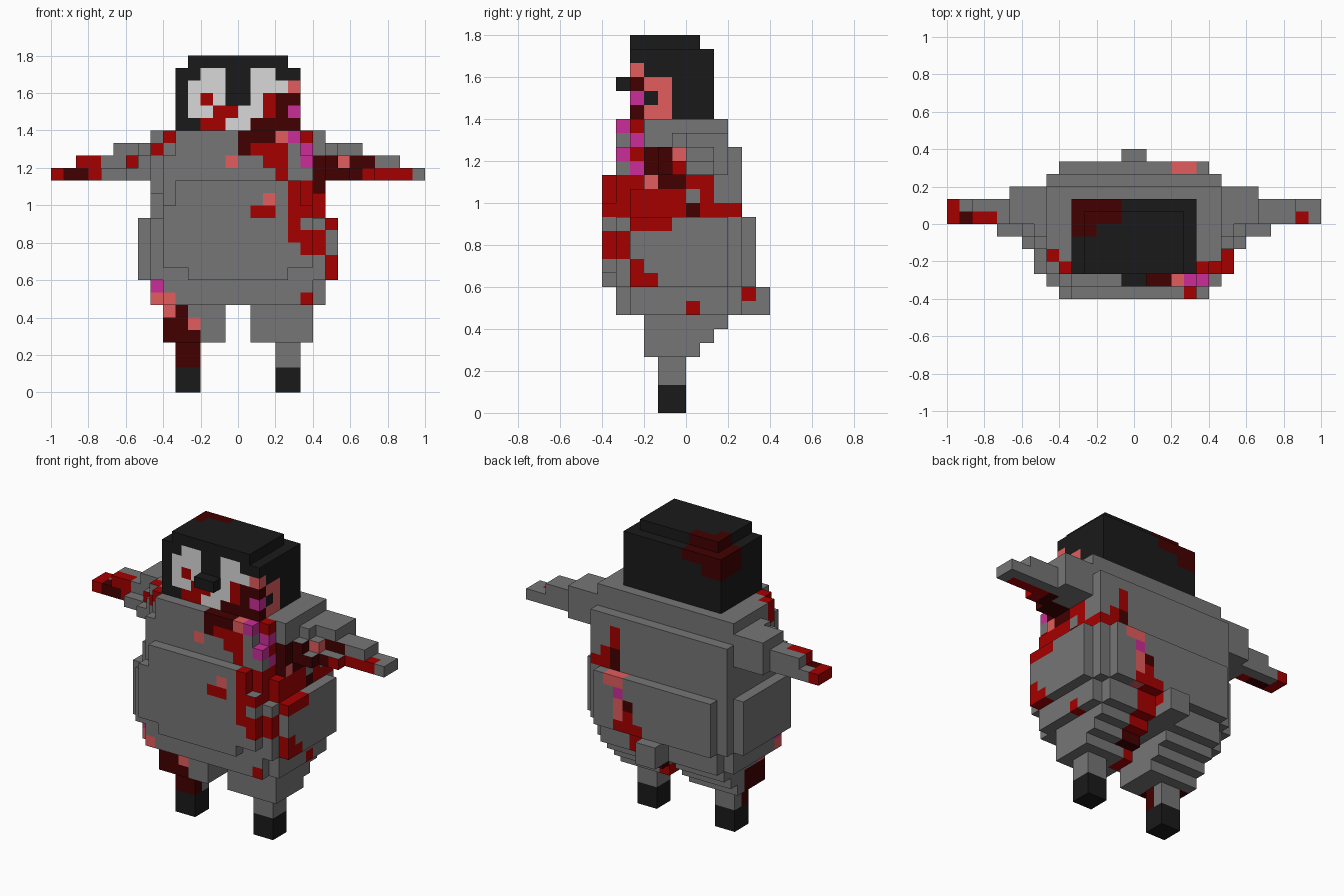
import bpy, bmesh

if "Cube" in bpy.data.objects:
    bpy.data.objects.remove(bpy.data.objects["Cube"])

U = 1 / 15  # size of one block

def lin(h):
    def f(c):
        c /= 255
        return c / 12.92 if c <= 0.04045 else ((c + 0.055) / 1.055) ** 2.4
    return tuple(f(int(h[i:i + 2], 16)) for i in (0, 2, 4)) + (1,)

COLOURS = {"grey": "767676", "black": "1a1a1a", "white": "d9d9d9", "red": "a60000",
           "dark_red": "430000", "salmon": "e25d5d", "magenta": "cb2d98"}
NAMES = list(COLOURS)
MATS = []
for n, h in COLOURS.items():
    m = bpy.data.materials.new(n)
    m.diffuse_color = lin(h)
    m.use_nodes = True
    m.node_tree.nodes["Principled BSDF"].inputs["Base Color"].default_value = m.diffuse_color
    MATS.append(m)

cells = {}   # block -> [part, colour]
faces = {}   # (block, side) -> colour of a single face
FRONT, TOP, BOTTOM = (1, 0), (2, 1), (2, 0)

def blocks(x0, x1, y0, y1, z0, z1):
    return [(x, y, z) for x in range(x0, x1) for y in range(y0, y1) for z in range(z0, z1)]

def part(name, colour, *boxes, mirror=False):
    for b in boxes:
        for c in blocks(*b):
            cells.setdefault(c, [name, colour])
            if mirror:
                cells.setdefault((-1 - c[0], c[1], c[2]), [name.replace("right", "left"), colour])

def paint(colour, *boxes, side=None):
    for b in boxes:
        for c in blocks(*b):
            if side:
                faces[c, side] = colour
            elif c in cells:
                cells[c][1] = colour

# Head, crown and beak
part("head", "black", (-5, 5, -4, 2, 21, 26))
part("crown", "black", (-4, 4, -4, 1, 26, 27))
part("beak", "black", (-1, 1, -5, -4, 23, 24))
# Body core with chamfered corners
part("torso", "grey", (-7, 7, -5, 4, 9, 14),
     (-7, 7, -4, 4, 14, 16), (-7, 7, -3, 4, 16, 17), (-6, 6, -5, 4, 14, 17),
     (-7, 7, -3, 4, 17, 19), (-6, 6, -5, 4, 17, 19),
     (-7, 7, -3, 3, 19, 21), (-6, 6, -4, 3, 19, 21), (-5, 5, -5, 3, 19, 21))
part("hips", "grey", (-7, 7, -4, 3, 7, 9), (-6, 6, -5, 4, 7, 9))
# Raised plates on belly, back and sides
part("belly_plate", "grey", (-4, 4, -6, -5, 9, 10), (-6, 6, -6, -5, 10, 15), (-5, 5, -6, -5, 15, 17))
part("back_plate", "grey", (-6, 6, 4, 5, 9, 14))
part("right_side_plate", "grey", (7, 8, -4, 3, 9, 14), mirror=True)
part("tail", "grey", (-1, 1, 4, 6, 7, 9))
# Stepped flippers
part("right_flipper", "grey", (7, 15, 0, 2, 17, 18), (7, 13, 0, 2, 18, 19),
     (7, 10, 0, 3, 17, 20), (7, 11, -1, 0, 17, 18), (7, 9, -2, -1, 17, 18),
     (7, 9, -1, 0, 18, 19), (7, 8, -2, -1, 18, 19), (7, 8, -1, 0, 19, 20), mirror=True)
# Legs and feet
part("right_thigh", "grey", (1, 6, -3, 3, 6, 7), (1, 6, -3, 2, 5, 6), (1, 6, -3, 1, 4, 5), mirror=True)
part("right_leg", "grey", (3, 5, -2, 0, 2, 4), mirror=True)
part("right_foot", "black", (3, 5, -2, 0, 0, 2), mirror=True)

# Face patches
F = (-4, -3)
paint("white", (-3, -1, *F, 22, 26), (-4, -3, *F, 22, 25), (1, 3, *F, 24, 26),
      (3, 4, *F, 24, 25), (1, 2, *F, 22, 24), (-1, 1, *F, 21, 22), (0, 2, *F, 22, 23))
paint("red", (-3, -2, *F, 23, 24), (2, 3, *F, 22, 24), (-2, 0, *F, 22, 23), (-3, -1, *F, 21, 22))
paint("dark_red", (3, 5, *F, 22, 24), (1, 5, *F, 21, 22))
# Wounded cheek
paint("salmon", (4, 5, -4, -3, 24, 25), (4, 5, -3, -1, 21, 24))
paint("black", (4, 5, -3, -2, 22, 23))
paint("magenta", (4, 5, *F, 22, 23))
# Stain on the back corner of the head
paint("dark_red", (-5, -3, -1, 2, 24, 27), (-5, -1, 0, 2, 25, 27))

# Chest and shoulder stains
paint("red", (-6, -5, -5, -3, 20, 21), (-7, -6, -3, -2, 19, 21), (1, 4, -5, -4, 19, 20),
      (2, 4, -5, -4, 18, 19), (3, 4, -5, -4, 17, 18), (5, 6, -5, -3, 20, 21),
      (5, 7, -4, -3, 18, 19))
paint("grey", (-7, -6, -3, -2, 20, 21), side=FRONT)
paint("dark_red", (0, 3, -5, -4, 20, 21), (0, 1, -5, -4, 19, 20), (6, 8, -3, -1, 17, 19))
paint("salmon", (-1, 0, -5, -4, 18, 19), (3, 4, -5, -4, 20, 21))
paint("magenta", (4, 5, -5, -4, 20, 21), (5, 6, -5, -3, 19, 20), (5, 6, -5, -4, 18, 19),
      (5, 6, -4, -3, 17, 18))
# Flipper stains
paint("dark_red", (7, 10, -2, 0, 17, 18), (9, 11, 0, 1, 17, 19), (-14, -12, 0, 1, 17, 18))
paint("salmon", (8, 9, -1, 0, 18, 19))
paint("red", (10, 14, 0, 1, 17, 18), (10, 11, -1, 0, 17, 18), (-15, -14, 0, 2, 17, 18),
      (-13, -11, 0, 1, 18, 19), (-12, -11, 0, 1, 17, 18))
paint("red", (-9, -8, -1, 0, 18, 19), side=FRONT)
paint("grey", (6, 13, -3, 1, 17, 20), side=TOP)
# Belly stains
paint("red", (1, 3, -6, -5, 14, 15), (4, 5, -6, -5, 12, 17), (5, 6, -6, -5, 11, 13),
      (5, 6, -6, -5, 14, 15), (6, 7, -5, -4, 11, 13))
paint("red", (5, 6, -5, -4, 7, 8), side=FRONT)
paint("grey", (5, 6, -6, -5, 14, 15), side=TOP)
paint("salmon", (2, 3, -6, -5, 15, 16))
# Flank stains
paint("red", (5, 7, -5, 2, 14, 16), (6, 7, 2, 4, 14, 15), (5, 7, 0, 2, 16, 17),
      (5, 6, -5, -3, 16, 17), (7, 8, -4, -1, 13, 14), (7, 8, -4, -3, 10, 11),
      (7, 8, -4, -2, 9, 10), (6, 7, 0, 1, 7, 8), (0, 1, 4, 5, 8, 9))
paint("grey", (6, 7, 0, 1, 15, 16))
paint("dark_red", (6, 7, 0, 1, 14, 15), (6, 7, -2, 0, 16, 17))
paint("salmon", (6, 7, -3, -2, 16, 17))
paint("dark_red", (6, 7, -3, -2, 16, 17), side=FRONT)
# Stain running down the back and under the tail
paint("red", (4, 5, 3, 4, 15, 18), (5, 6, 3, 4, 14, 16), (6, 7, 3, 4, 14, 15),
      (2, 4, 4, 5, 9, 11), (1, 2, 4, 5, 9, 10), (1, 3, 3, 4, 7, 9), (1, 3, 2, 3, 6, 7),
      (1, 2, -1, 1, 4, 5))
paint("dark_red", (4, 5, 3, 4, 14, 16), (2, 3, 4, 5, 11, 12), (1, 3, 1, 2, 5, 6))
paint("salmon", (3, 5, 4, 5, 13, 14), (3, 4, 4, 5, 10, 12))
paint("salmon", (3, 4, 4, 5, 9, 10), side=BOTTOM)
paint("magenta", (3, 4, 4, 5, 12, 13))
# Leg stains
paint("magenta", (-7, -6, -5, -3, 8, 9))
paint("salmon", (-7, -5, -5, -3, 7, 8), (-6, -5, -3, -2, 6, 7))
paint("dark_red", (-6, -3, -3, 0, 4, 6), (-5, -4, -3, -2, 6, 7), (-5, -3, -2, -1, 2, 4))
paint("salmon", (-4, -3, -3, -2, 5, 6))

# Turn the outer faces of each part into a mesh
meshes = {}
for c, (name, colour) in cells.items():
    bm, verts = meshes.setdefault(name, (bmesh.new(), {}))
    for axis in range(3):
        for s in (0, 1):
            n = list(c)
            n[axis] += 2 * s - 1
            if tuple(n) in cells:
                continue
            a, b = (axis + 1) % 3, (axis + 2) % 3
            ring = []
            for i, j in ((0, 0), (1, 0), (1, 1), (0, 1)):
                p = list(c)
                p[axis] += s
                p[a] += i
                p[b] += j
                p = tuple(p)
                if p not in verts:
                    verts[p] = bm.verts.new([k * U for k in p])
                ring.append(verts[p])
            f = bm.faces.new(ring if s else ring[::-1])
            f.material_index = NAMES.index(faces.get((c, (axis, s)), colour))

for name, (bm, _) in meshes.items():
    me = bpy.data.meshes.new(name)
    bm.to_mesh(me)
    bm.free()
    for m in MATS:
        me.materials.append(m)
    bpy.context.collection.objects.link(bpy.data.objects.new(name, me))
